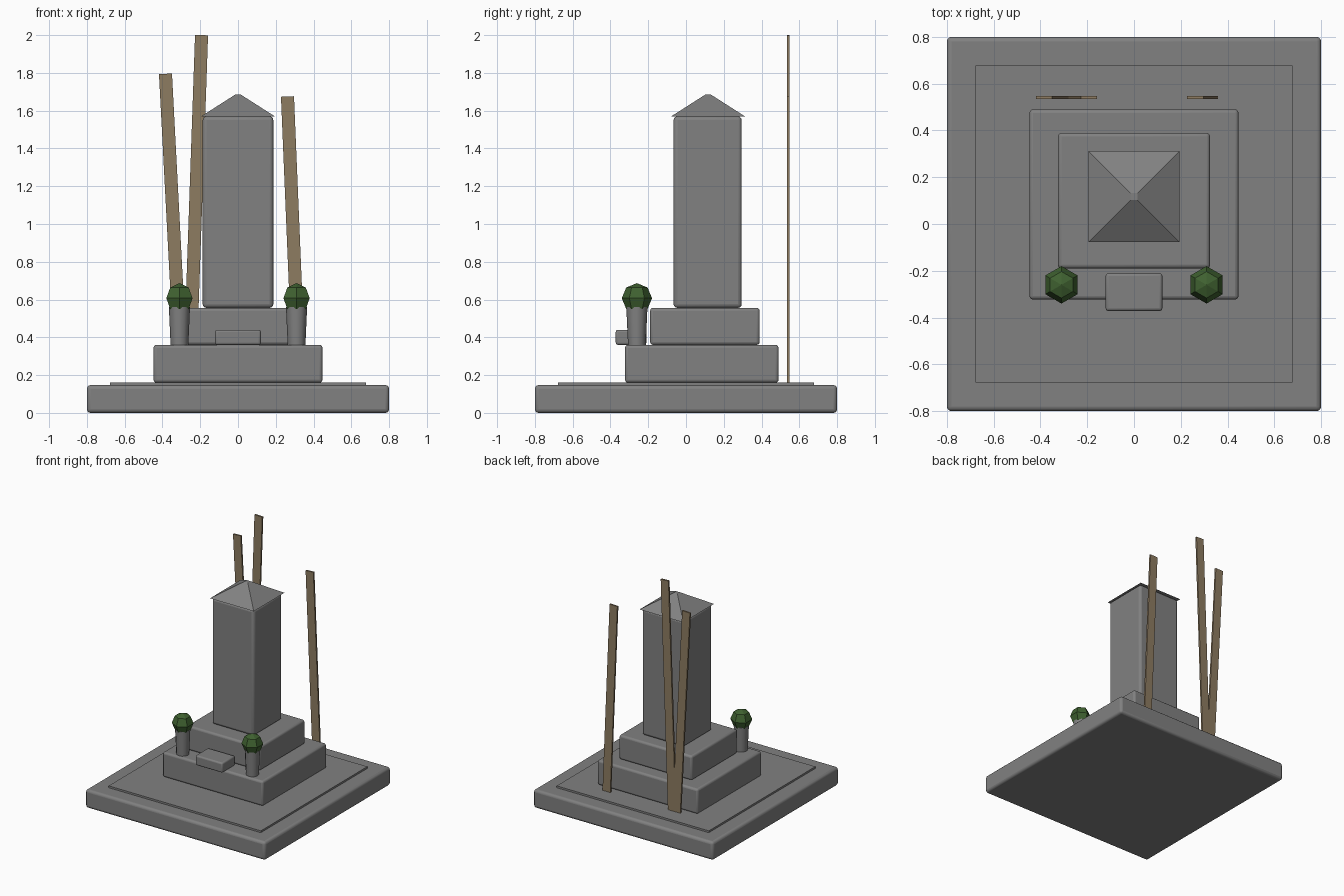
import bpy, bmesh, math
from mathutils import Matrix, Vector

cube = bpy.data.objects.get("Cube")
if cube:
    bpy.data.objects.remove(cube, do_unlink=True)


def material(name, rgb):
    m = bpy.data.materials.new(name)
    m.use_nodes = True
    color = (*rgb, 1)
    m.diffuse_color = color
    m.node_tree.nodes["Principled BSDF"].inputs["Base Color"].default_value = color
    return m


STONE = material("grey stone", (0.22, 0.22, 0.22))
WOOD = material("weathered wood", (0.27, 0.2, 0.12))
LEAF = material("dark green leaf", (0.05, 0.12, 0.03))


def add(name, bm, mat, loc):
    mesh = bpy.data.meshes.new(name)
    bm.to_mesh(mesh)
    bm.free()
    mesh.materials.append(mat)
    ob = bpy.data.objects.new(name, mesh)
    ob.location = loc
    bpy.context.collection.objects.link(ob)
    return ob


def smooth(ob, angle=40):
    bpy.ops.object.select_all(action="DESELECT")
    ob.select_set(True)
    bpy.context.view_layer.objects.active = ob
    bpy.ops.object.shade_smooth_by_angle(angle=math.radians(angle))


def block(name, half_x, y0, y1, z0, z1, bevel=0.0):
    """Stone block, symmetric in x, with rounded edges."""
    bm = bmesh.new()
    bmesh.ops.create_cube(bm, size=1)
    bmesh.ops.scale(bm, vec=(2 * half_x, y1 - y0, z1 - z0), verts=bm.verts)
    ob = add(name, bm, STONE, (0, (y0 + y1) / 2, (z0 + z1) / 2))
    if bevel:
        mod = ob.modifiers.new("rounded edges", "BEVEL")
        mod.width = bevel
        mod.segments = 3
        smooth(ob)
    return ob


# Ground slab and stepped plinth
block("base_slab", 0.8, -0.8, 0.8, 0, 0.147, 0.02)
block("paving", 0.677, -0.677, 0.677, 0.14, 0.162)
block("lower_step", 0.447, -0.323, 0.49, 0.16, 0.36, 0.016)
block("upper_step", 0.325, -0.19, 0.39, 0.36, 0.556, 0.016)
block("shaft", 0.187, -0.066, 0.295, 0.556, 1.57, 0.02)
block("offering_block", 0.121, -0.372, -0.21, 0.36, 0.44, 0.012)

# Pyramid cap with a tiny flat tip
bm = bmesh.new()
bmesh.ops.create_cone(bm, cap_ends=True, segments=4, depth=0.115,
                      radius1=0.195 * math.sqrt(2), radius2=0.015 * math.sqrt(2),
                      matrix=Matrix.Rotation(math.pi / 4, 4, "Z"))
add("cap", bm, STONE, (0, 0.117, 1.6275))

# Vases with clipped bushes
for side, x in (("left", 0.31), ("right", -0.31)):
    bm = bmesh.new()
    bmesh.ops.create_cone(bm, cap_ends=True, segments=12, depth=0.2,
                          radius1=0.047, radius2=0.056)
    smooth(add(f"{side}_vase", bm, STONE, (x, -0.26, 0.46)))
    bm = bmesh.new()
    bmesh.ops.create_uvsphere(bm, u_segments=6, v_segments=4, radius=0.08)
    add(f"{side}_bush", bm, LEAF, (x, -0.26, 0.607))

# Leaning wooden slats behind the monument: bottom x, top x, top z
SLATS = (("outer", -0.298, -0.384, 1.795),
         ("inner", -0.257, -0.193, 2.0),
         ("left", 0.325, 0.262, 1.675))
for name, x0, x1, top in SLATS:
    foot, head = Vector((x0, 0, 0.16)), Vector((x1, 0, top))
    run = head - foot
    bm = bmesh.new()
    bmesh.ops.create_cube(bm, size=1)
    bmesh.ops.scale(bm, vec=(0.069, 0.014, run.length), verts=bm.verts)
    ob = add(f"{name}_slat", bm, WOOD, (foot + head) / 2 + Vector((0, 0.541, 0)))
    ob.rotation_euler.y = math.atan2(run.x, run.z)
